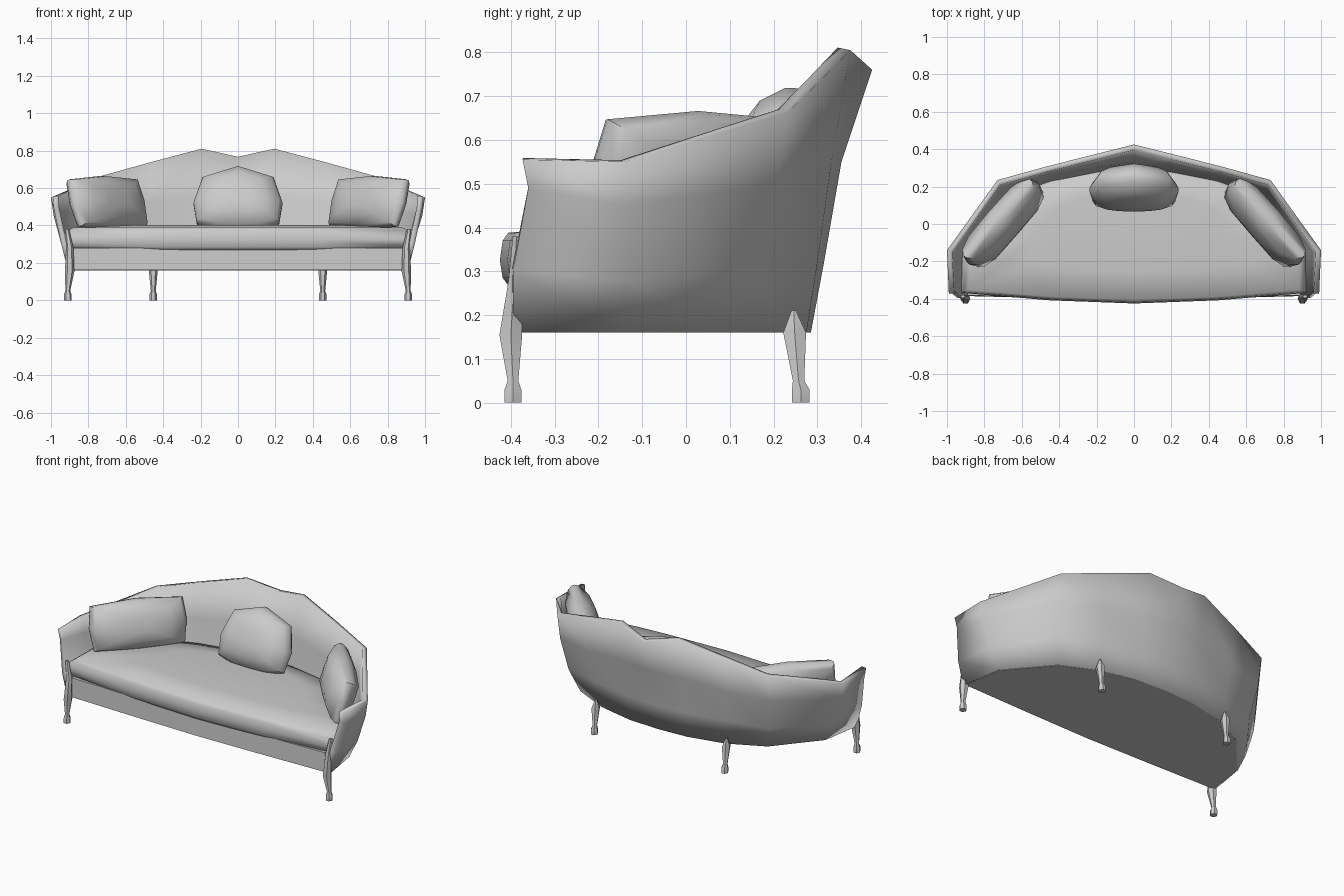
import bpy, math

if "Cube" in bpy.data.objects:
    bpy.data.objects.remove(bpy.data.objects["Cube"])


def make(name, verts, faces, angle=40):
    me = bpy.data.meshes.new(name)
    me.from_pydata(verts, [], faces)
    ob = bpy.data.objects.new(name, me)
    bpy.context.collection.objects.link(ob)
    bpy.ops.object.select_all(action='DESELECT')
    ob.select_set(True)
    bpy.context.view_layer.objects.active = ob
    bpy.ops.object.mode_set(mode='EDIT')
    bpy.ops.mesh.select_all(action='SELECT')
    if name != "shell":
        bpy.ops.mesh.normals_make_consistent(inside=False)
    bpy.ops.object.mode_set(mode='OBJECT')
    bpy.ops.object.shade_smooth_by_angle(angle=math.radians(angle))
    return ob


def loft(name, rings, angle=40):
    """Closed skin over a stack of equal-sized rings, capped at both ends."""
    n = len(rings[0])
    verts = [v for ring in rings for v in ring]
    faces = [(r * n + i, r * n + (i + 1) % n, (r + 1) * n + (i + 1) % n, (r + 1) * n + i)
             for r in range(len(rings) - 1) for i in range(n)]
    faces += [tuple(range(n)), tuple(range(len(verts) - n, len(verts)))]
    return make(name, verts, faces, angle)


def mirrored(half):
    """Half outline from back centre to front centre -> full closed outline."""
    return half + [(-x, y) for x, y in half[-2:0:-1]]


# curved back and arms: each station runs bottom to rim, centre back to arm front
stations = [
    [(0, .285, .16), (0, .315, .32), (0, .355, .55), (0, .425, .76)],
    [(.2, .275, .16), (.2, .30, .32), (.2, .332, .55), (.2, .375, .805)],
    [(.43, .225, .16), (.45, .25, .32), (.47, .28, .52), (.47, .307, .735)],
    [(.65, .12, .16), (.70, .165, .30), (.73, .205, .50), (.73, .235, .665)],
    [(.87, -.14, .16), (.93, -.14, .28), (.985, -.14, .45), (1.0, -.14, .55)],
    [(.91, -.395, .16), (.945, -.395, .30), (.985, -.36, .49), (.99, -.373, .555)],
]
cols = [[(-x, y, z) for x, y, z in s] for s in stations[:0:-1]] + stations
verts = [v for c in cols for v in c]
faces = [(4 * s + r, 4 * s + r + 1, 4 * s + r + 5, 4 * s + r + 4)
         for s in range(len(cols) - 1) for r in range(3)]
shell = make("shell", verts, faces)
mod = shell.modifiers.new("thickness", 'SOLIDIFY')
mod.thickness = .03
mod.offset = -1

# seat base with bowed front
base = mirrored([(0, .28), (.2, .27), (.43, .22), (.645, .115), (.86, -.14),
                 (.9, -.385), (.45, -.397), (0, -.405)])
loft("seat_base", [[(x, y, .161) for x, y in base],
                   [(x * .99, y * .99, .28) for x, y in base]])

# seat cushion with rounded edge
cush = mirrored([(0, .30), (.2, .285), (.45, .235), (.69, .14), (.92, -.14),
                 (.925, -.368), (.45, -.408), (0, -.425)])
loft("seat_cushion", [[(x * s, y * s, z) for x, y in cush] for s, z in
                      [(.955, .268), (.985, .285), (1, .325), (.985, .37), (.955, .388), (.6, .402)]], 60)


# throw pillows: an outline swollen to both sides
def pillow(name, outline, depth, loc, tilt, turn):
    rings = [[(x * s, d * depth, z * s) for x, z in outline] for s, d in
             [(.3, -1), (.65, -.85), (.92, -.45), (1, -.12), (1, .12), (.92, .45), (.65, .85), (.3, 1)]]
    ob = loft(name, rings, 50)
    ob.location = loc
    ob.rotation_euler = (-math.radians(tilt), 0, math.radians(turn))


round_shape = mirrored([(0, .185), (.19, .12), (.238, -.03), (.22, -.15), (.12, -.18), (0, -.185)])
pillow("middle_pillow", round_shape, .10, (0, .195, .545), 25, 0)
wide_shape = mirrored([(0, .145), (.27, .125), (.285, 0), (.265, -.135), (0, -.145)])
for side, label in ((1, "right"), (-1, "left")):
    pillow(label + "_pillow", wide_shape, .085, (side * .70, .005, .525), 18, -49 * side)


# legs: hexagonal sections given as (dx, dy, z, half width, half depth)
def leg(name, x, y, side, sections):
    rings = [[(side * (x + dx) + w * math.cos(k * math.pi / 3),
               y + dy + d * math.sin(k * math.pi / 3), z) for k in range(6)]
             for dx, dy, z, w, d in sections]
    loft(name, rings)


for side, label in ((1, "right"), (-1, "left")):
    leg(label + "_front_leg", .91, -.395, side,
        [(0, 0, 0, .021, .022), (0, 0, .03, .021, .022), (0, 0, .05, .013, .014),
         (-.01, -.005, .155, .025, .03), (-.01, .003, .28, .02, .015), (.005, .008, .38, .012, .01)])
    leg(label + "_back_leg", .453, .262, side,
        [(0, 0, 0, .021, .023), (0, 0, .03, .021, .023), (0, -.005, .05, .013, .015),
         (0, -.014, .16, .024, .03), (0, -.016, .21, .005, .006)])
